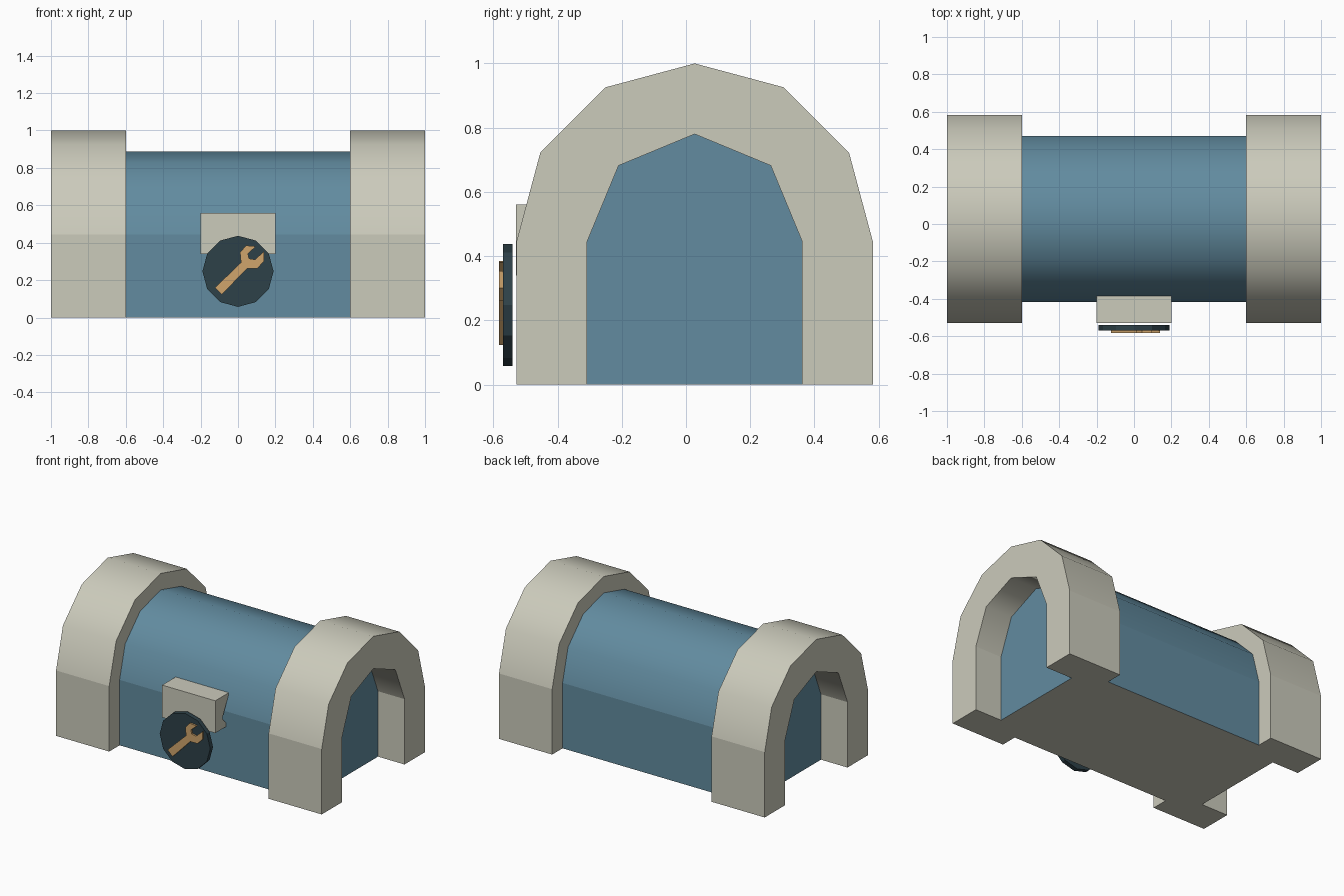
import bpy, bmesh
from math import sin, cos, pi
from mathutils import Vector

if "Cube" in bpy.data.objects:
    bpy.data.objects.remove(bpy.data.objects["Cube"])


def material(name, rgb):
    m = bpy.data.materials.new(name)
    m.use_nodes = True
    m.diffuse_color = (*rgb, 1)
    m.node_tree.nodes["Principled BSDF"].inputs["Base Color"].default_value = (*rgb, 1)
    return m


CREAM = material("cream", (0.60, 0.595, 0.50))
BLUE = material("steel_blue", (0.122, 0.26, 0.35))
DARK = material("dark_slate", (0.027, 0.053, 0.066))
TAN = material("tan", (0.63, 0.376, 0.15))

MID_Y, SPRING = 0.027, 0.445


def arch(radius, steps):
    """Arch outline as (y, z) points, from the front foot over to the back foot."""
    curve = [(MID_Y - radius * cos(pi * i / steps), SPRING + radius * sin(pi * i / steps))
             for i in range(steps + 1)]
    return [(MID_Y - radius, 0)] + curve + [(MID_Y + radius, 0)]


def prism(name, outline, axis, start, end, mats):
    """Extrude a flat outline along x or y."""
    bm = bmesh.new()
    if axis == "x":
        verts = [bm.verts.new((start, a, b)) for a, b in outline]
        shift = Vector((end - start, 0, 0))
    else:
        verts = [bm.verts.new((a, start, b)) for a, b in outline]
        shift = Vector((0, end - start, 0))
    base = bm.faces.new(verts)
    new = bmesh.ops.extrude_face_region(bm, geom=[base], use_keep_orig=True)["geom"]
    bmesh.ops.translate(bm, vec=shift, verts=[g for g in new if isinstance(g, bmesh.types.BMVert)])
    bmesh.ops.recalc_face_normals(bm, faces=bm.faces)
    mesh = bpy.data.meshes.new(name)
    bm.to_mesh(mesh)
    bm.free()
    for m in mats:
        mesh.materials.append(m)
    obj = bpy.data.objects.new(name, mesh)
    bpy.context.collection.objects.link(obj)
    return obj


def finish_vault(obj):
    """Smooth the curved part and give the underside its second colour."""
    for f in obj.data.polygons:
        f.use_smooth = abs(f.normal.x) < 0.5 and f.center.z > SPRING + 0.01
        if len(obj.data.materials) > 1 and f.normal.z < -0.9 and f.center.z < 0.01:
            f.material_index = 1


# Vaulted body
finish_vault(prism("body", arch(0.443, 6), "x", -0.6, 0.6, [BLUE, CREAM]))

# End arches with recessed end walls
for side, s in (("left", 1), ("right", -1)):
    ring = arch(0.555, 6) + arch(0.335, 4)[::-1]
    finish_vault(prism(side + "_end_arch", ring, "x", 0.6 * s, s, [CREAM]))
    finish_vault(prism(side + "_end_wall", arch(0.335, 4), "x", 0.6 * s, 0.8 * s, [BLUE, CREAM]))

# Front bracket
bracket = [(-0.53, 0.34), (-0.53, 0.56), (-0.38, 0.56), (-0.455, 0.41), (-0.41, 0.36), (-0.41, 0.34)]
prism("front_bracket", bracket, "x", -0.2, 0.2, [CREAM])

# Round badge
disc = [(0.19 * cos(pi * i / 6), 0.247 + 0.19 * sin(pi * i / 6)) for i in range(12)]
prism("badge_disc", disc, "y", -0.57, -0.54, [DARK])

# Spanner on the badge
spanner = [(-0.123, 0.16), (-0.086, 0.123), (0.048, 0.262), (0.102, 0.262), (0.139, 0.3),
           (0.139, 0.353), (0.091, 0.31), (0.059, 0.315), (0.053, 0.342), (0.096, 0.38),
           (0.043, 0.385), (0.011, 0.348), (0.016, 0.294)]
prism("badge_spanner", spanner, "y", -0.582, -0.57, [TAN])
